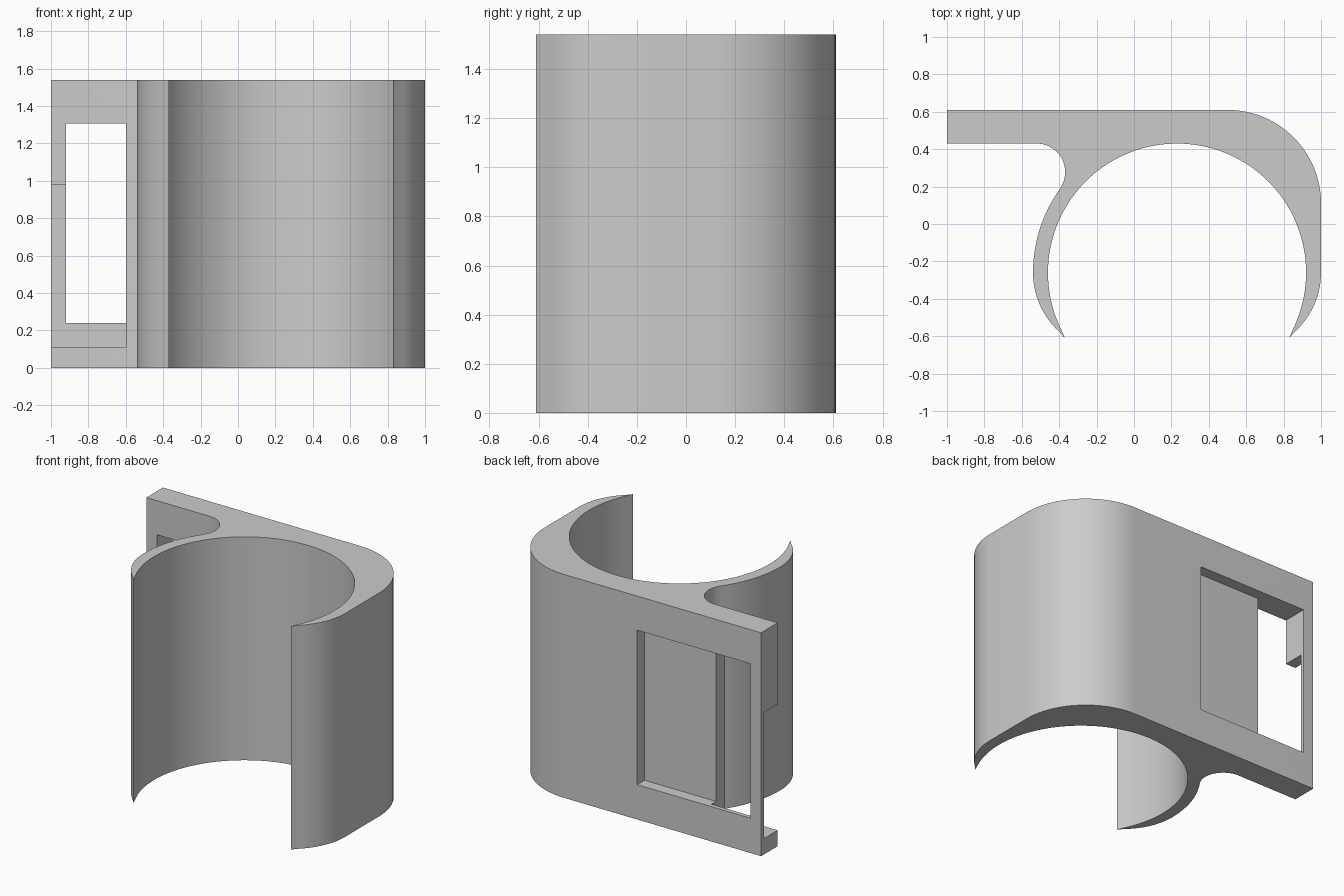
import bpy, bmesh
from math import sin, cos, radians

cube = bpy.data.objects.get("Cube")
if cube:
    bpy.data.objects.remove(cube, do_unlink=True)

HEIGHT = 1.54
BACK, FRONT = 0.61, 0.43          # faces of the mounting plate
CX, CY = 0.23, -0.26              # centre of the round grip
TIP_X, TIP_Y = 0.6, -0.61         # arm tips, x measured from the grip centre

grey = bpy.data.materials.new("plain grey")
grey.use_nodes = True
grey.diffuse_color = (0.6, 0.6, 0.6, 1)
grey.node_tree.nodes["Principled BSDF"].inputs["Base Color"].default_value = (0.6, 0.6, 0.6, 1)


def arc(cx, cy, r, a0, a1, n):
    """Points on an arc, angles in degrees."""
    angles = [radians(a0 + (a1 - a0) * i / n) for i in range(n + 1)]
    return [(cx + r * cos(a), cy + r * sin(a)) for a in angles]


def extrude_profile(name, points, z0, z1):
    bm = bmesh.new()
    face = bm.faces.new([bm.verts.new((x, y, z0)) for x, y in points])
    top = bmesh.ops.extrude_face_region(bm, geom=[face], use_keep_orig=True)["geom"]
    verts = [v for v in top if isinstance(v, bmesh.types.BMVert)]
    bmesh.ops.translate(bm, verts=verts, vec=(0, 0, z1 - z0))
    bmesh.ops.recalc_face_normals(bm, faces=bm.faces)
    # Split the concave caps into clean triangles
    caps = [f for f in bm.faces if len(f.verts) > 4]
    bmesh.ops.triangulate(bm, faces=caps, ngon_method="EAR_CLIP")
    mesh = bpy.data.meshes.new(name)
    bm.to_mesh(mesh)
    bm.free()
    obj = bpy.data.objects.new(name, mesh)
    bpy.context.collection.objects.link(obj)
    return obj


def cut_box(target, name, x0, x1, y0, y1, z0, z1):
    cutter = extrude_profile(name, [(x0, y0), (x1, y0), (x1, y1), (x0, y1)], z0, z1)
    cutter.hide_render = True
    mod = target.modifiers.new(name, "BOOLEAN")
    mod.operation = "DIFFERENCE"
    mod.solver = "EXACT"
    mod.object = cutter
    bpy.context.view_layer.objects.active = target
    bpy.ops.object.modifier_apply(modifier=name)
    bpy.data.objects.remove(cutter, do_unlink=True)


# Clip body: plate, rounded shoulder, tapering arms and round grip
profile = [(-1, FRONT), (-1, BACK)]
profile += arc(0.5, 0.11, 0.5, 90, 0, 24)                  # shoulder
profile += arc(0.575, CY, 0.425, 0, -48, 14)               # outside of left arm
profile += [(CX + TIP_X, TIP_Y)]
profile += arc(CX, CY, 0.69, -27, 207, 80)                 # inside of grip
profile += [(CX - TIP_X, TIP_Y)]
profile += arc(-0.115, CY, 0.425, 228, 180, 14)            # outside of right arm
profile += arc(CX, CY, 0.77, 180, 144.25, 14)[1:]
profile += arc(-0.52, 0.278, 0.152, -35.75, 90, 20)[1:]    # hollow under plate
clip = extrude_profile("clip_body", profile, 0, HEIGHT)
clip.data.materials.append(grey)

# Openings in the plate: through window, back pocket, front notch
cut_box(clip, "window", -0.92, -0.6, 0.3, 0.7, 0.24, 1.305)
cut_box(clip, "pocket", -0.92, -0.055, 0.53, 0.7, 0.24, 1.305)
cut_box(clip, "notch", -1.1, -0.6, 0.3, 0.58, 0.11, 0.98)

bpy.ops.object.select_all(action="DESELECT")
clip.select_set(True)
bpy.context.view_layer.objects.active = clip
bpy.ops.object.shade_smooth_by_angle(angle=radians(25))
